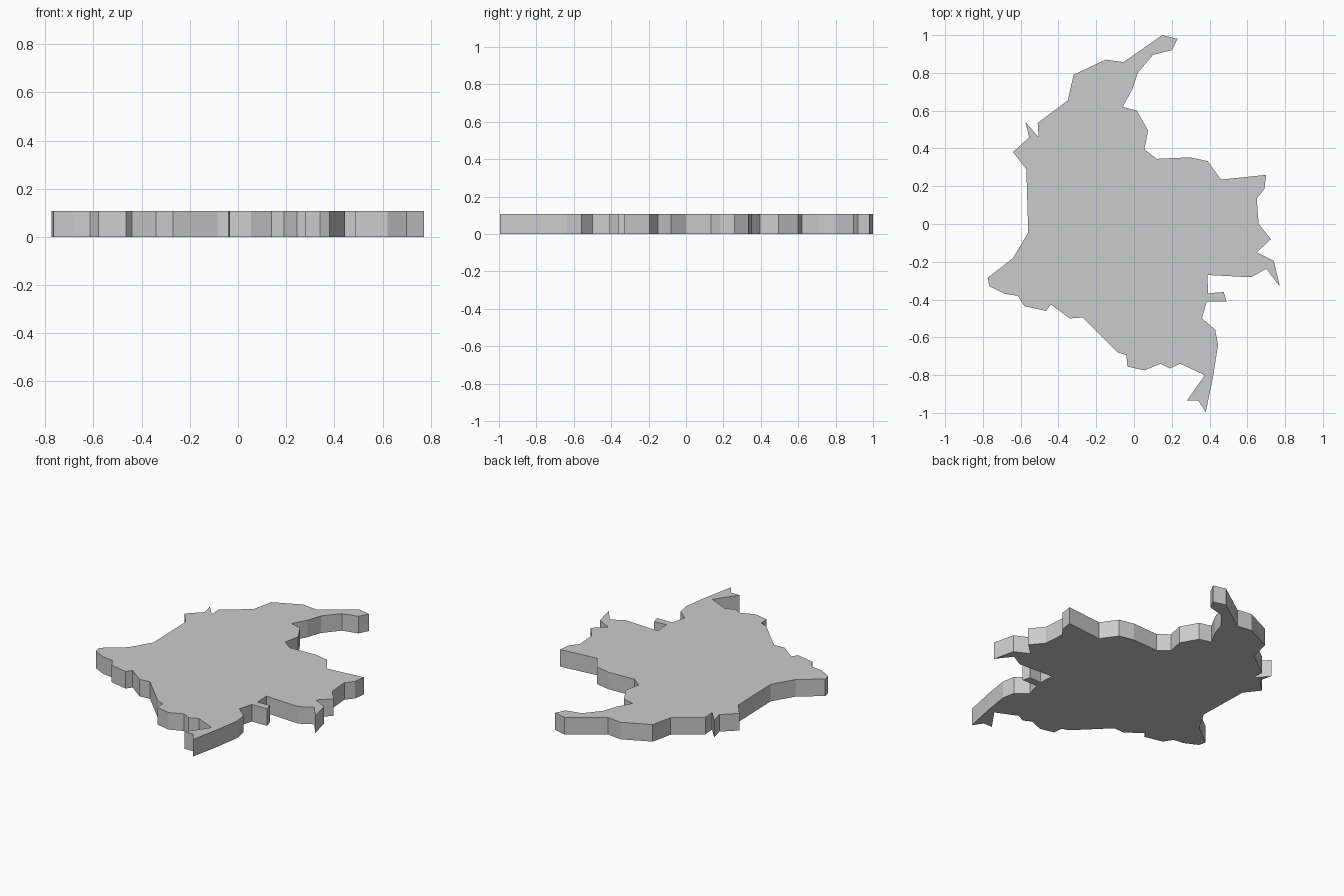
import bpy, bmesh

HEIGHT = 0.108

# Outline of the slab, clockwise from the top, one run per side
east_coast = [
    (.15, 1), (.23, .98), (.20, .92), (.10, .895), (.02, .80), (-.01, .71), (-.06, .62),
    (.015, .60), (.075, .495), (.055, .395), (.12, .345), (.295, .353), (.39, .333),
    (.46, .235), (.70, .26), (.69, .185), (.65, .135), (.66, 0), (.725, -.08),
    (.65, -.15), (.74, -.195), (.772, -.33), (.70, -.237), (.62, -.282), (.388, -.27),
    (.393, -.367), (.475, -.36), (.49, -.41), (.385, -.41), (.36, -.50), (.43, -.56),
    (.445, -.64), (.42, -.80)]
south_coast = [
    (.38, -.995), (.34, -.935), (.28, -.935), (.375, -.80), (.245, -.74), (.19, -.765),
    (.14, -.74), (.055, -.775), (-.035, -.755), (-.04, -.695), (-.085, -.68),
    (-.27, -.495), (-.34, -.50), (-.44, -.425), (-.465, -.46), (-.58, -.435),
    (-.615, -.38), (-.685, -.37), (-.765, -.33)]
west_coast = [
    (-.775, -.285), (-.64, -.18), (-.56, -.045), (-.57, .29), (-.64, .38), (-.555, .46),
    (-.575, .54), (-.505, .46), (-.51, .535), (-.35, .655), (-.32, .79), (-.15, .87),
    (-.055, .857)]

# Fill the outline and extrude it upward into a flat slab
bm = bmesh.new()
base = bm.faces.new([bm.verts.new((x, y, 0)) for x, y in east_coast + south_coast + west_coast])
top = bmesh.ops.extrude_face_region(bm, geom=[base], use_keep_orig=True)
bmesh.ops.translate(bm, vec=(0, 0, HEIGHT),
                    verts=[g for g in top["geom"] if isinstance(g, bmesh.types.BMVert)])
bmesh.ops.recalc_face_normals(bm, faces=bm.faces)

mesh = bpy.data.meshes.new("map_slab")
bm.to_mesh(mesh)
bm.free()
bpy.context.collection.objects.link(bpy.data.objects.new("map_slab", mesh))
